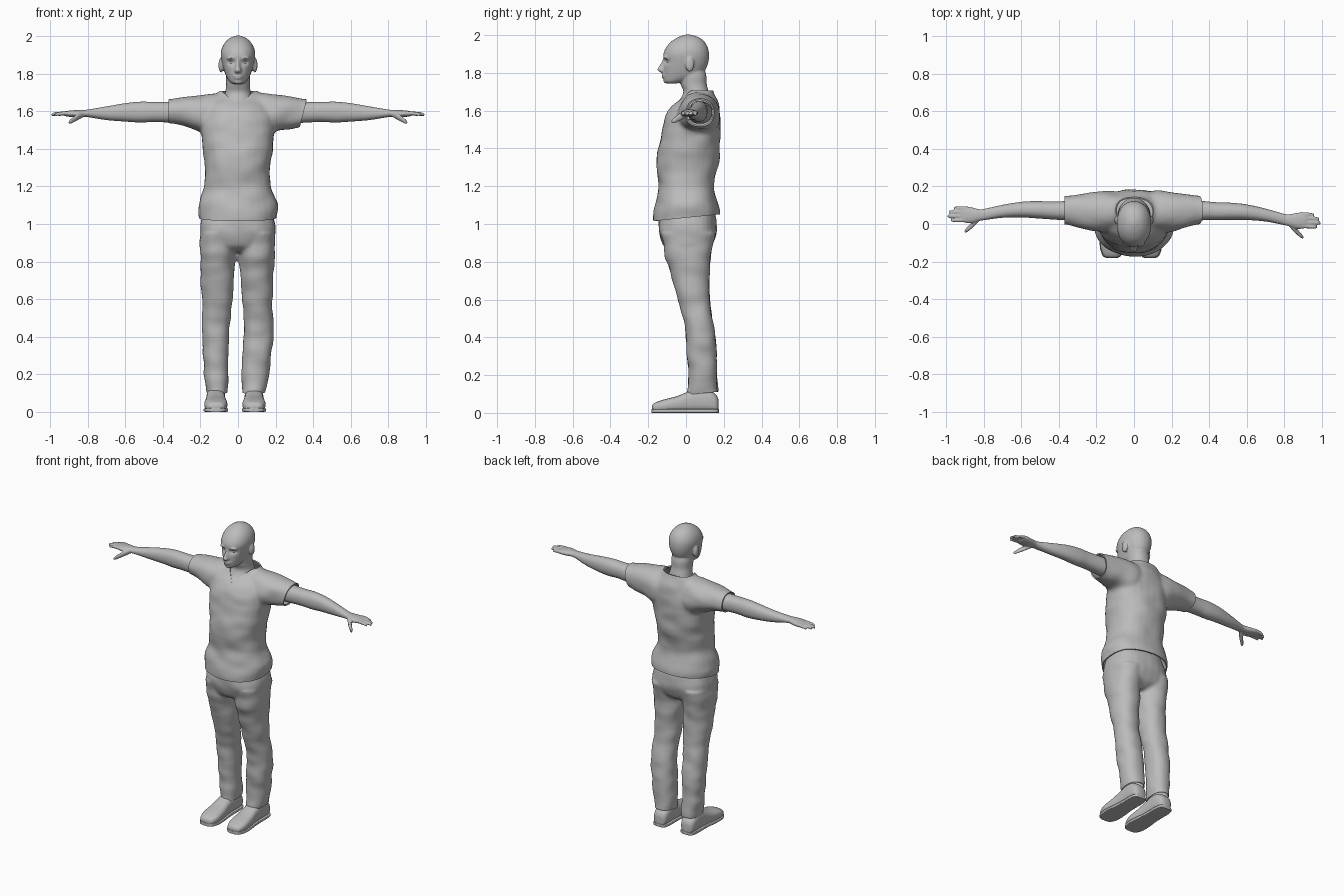
import bpy, bmesh, math
from mathutils import Vector, noise

if "Cube" in bpy.data.objects:
    bpy.data.objects.remove(bpy.data.objects["Cube"])

GREY = bpy.data.materials.new("plain grey")
GREY.diffuse_color = (0.5, 0.5, 0.5, 1)
GREY.use_nodes = True
GREY.node_tree.nodes["Principled BSDF"].inputs["Base Color"].default_value = GREY.diffuse_color


def smooth_rings(rings, steps=4):
    """Catmull-Rom interpolation between section rings."""
    out, n = [], len(rings)
    for i in range(n - 1):
        p = [rings[max(0, min(n - 1, j))] for j in (i - 1, i, i + 1, i + 2)]
        for k in range(steps):
            t = k / steps
            out.append([0.5 * (2 * b + (c - a) * t + (2 * a - 5 * b + 4 * c - d) * t * t
                               + (3 * b - a - 3 * c + d) * t ** 3) for a, b, c, d in zip(*p)])
    return out + [list(rings[-1])]


def loft(bm, axis, rings, power=2.2, n=28):
    """Closed tube; each ring is (position, low a, high a, low b, high b)."""
    prev = None
    for t, a0, a1, b0, b1 in smooth_rings(rings):
        ring = []
        for k in range(n):
            c, s = math.cos(2 * math.pi * k / n), math.sin(2 * math.pi * k / n)
            a = (a0 + a1) / 2 + (a1 - a0) / 2 * math.copysign(abs(c) ** (2 / power), c)
            b = (b0 + b1) / 2 + (b1 - b0) / 2 * math.copysign(abs(s) ** (2 / power), s)
            ring.append(bm.verts.new({"x": (t, a, b), "y": (a, t, b), "z": (a, b, t)}[axis]))
        if prev:
            for k in range(n):
                bm.faces.new((prev[k], prev[k - 1], ring[k - 1], ring[k]))
        else:
            bm.faces.new(ring)
        prev = ring
    bm.faces.new(prev)


def ball(bm, centre, size):
    made = bmesh.ops.create_uvsphere(bm, u_segments=16, v_segments=10, radius=1)["verts"]
    for v in made:
        v.co = Vector([c + p * s for c, p, s in zip(centre, v.co, size)])


def bake(obj):
    """Replace the mesh by its modified version."""
    me = bpy.data.meshes.new_from_object(obj.evaluated_get(bpy.context.evaluated_depsgraph_get()))
    obj.modifiers.clear()
    obj.data = me
    me.materials.clear()
    me.materials.append(GREY)
    me.shade_smooth()
    me.set_sharp_from_angle(angle=math.radians(45))


def finish(name, bm, voxel=0, rounds=0, edit=None, thick=0):
    bmesh.ops.recalc_face_normals(bm, faces=bm.faces)
    me = bpy.data.meshes.new(name)
    bm.to_mesh(me)
    bm.free()
    obj = bpy.data.objects.new(name, me)
    bpy.context.collection.objects.link(obj)
    if voxel:
        m = obj.modifiers.new("blend", "REMESH")
        m.mode, m.voxel_size = "VOXEL", voxel
        m = obj.modifiers.new("soften", "SMOOTH")
        m.factor, m.iterations = 0.5, rounds
    bake(obj)
    if edit:
        bm = bmesh.new()
        bm.from_mesh(obj.data)
        edit(bm)
        bm.to_mesh(obj.data)
        bm.free()
    if thick:
        m = obj.modifiers.new("cloth", "SOLIDIFY")
        m.thickness, m.offset = thick, -1
    bake(obj)
    return obj


def cut(bm, co, no, clear=True):
    bmesh.ops.bisect_plane(bm, geom=bm.verts[:] + bm.edges[:] + bm.faces[:], dist=1e-5,
                           plane_co=co, plane_no=no, clear_outer=clear)


def folds(bm, amount):
    bm.normal_update()
    for v, no in [(v, v.normal.copy()) for v in bm.verts]:
        v.co += no * amount * noise.noise(Vector((v.co.x * 9, v.co.y * 9, v.co.z * 14)))


# Shirt: torso and sleeves blended, then cut open at hem, cuffs and V neck
bm = bmesh.new()
loft(bm, "z", [(.96, -.2, .2, -.17, .17), (1.03, -.205, .205, -.17, .177), (1.1, -.213, .213, -.163, .174),
               (1.2, -.18, .178, -.145, .15), (1.3, -.178, .17, -.157, .168), (1.4, -.187, .187, -.147, .18),
               (1.5, -.197, .197, -.125, .183), (1.57, -.19, .19, -.11, .18), (1.63, -.17, .17, -.072, .172),
               (1.68, -.125, .125, -.012, .155), (1.72, -.09, .09, .005, .14), (1.75, -.08, .08, .01, .13)], 2.3)
for s in (-1, 1):
    d = .015 if s > 0 else 0
    loft(bm, "x", [(0, -.02, .15, 1.45, 1.69), (s * .12, -.04, .175, 1.45, 1.695), (s * .2, -.04, .172, 1.49, 1.685),
                   (s * .28, -.02, .16, 1.52 - d, 1.677), (s * .36, 0, .15, 1.535 - d, 1.665),
                   (s * .41, 0, .15, 1.54 - d, 1.66)])


def open_shirt(bm):
    folds(bm, .007)
    cut(bm, (0, 0, 1.033), (0, .1, -1))
    cut(bm, (-.37, 0, 1.6), (-1, 0, 0))
    cut(bm, (.35, 0, 1.6), (1, 0, -.25))
    cut(bm, (0, 0, 1.708), (0, 0, 1))
    for s in (-1, 1):
        cut(bm, (0, 0, 1.63), (-s * .9, 0, 1), False)
    neck = []
    for f in bm.faces:
        c = f.calc_center_median()
        if c.y < .06 and c.z > 1.63 + .9 * abs(c.x):
            neck.append(f)
    bmesh.ops.delete(bm, geom=neck, context="FACES")


finish("shirt", bm, .012, 4, open_shirt, .008)

# Trousers: pelvis and two legs
bm = bmesh.new()
loft(bm, "z", [(1.12, -.16, .16, -.12, .13), (1.0, -.2, .2, -.145, .163), (.93, -.203, .2, -.137, .158),
               (.88, -.2, .197, -.118, .135), (.85, -.15, .15, -.07, .09)], 2.4)
depth = [(.95, -.13, .155), (.85, -.115, .135), (.75, -.085, .125), (.6, -.042, .126), (.5, -.015, .14),
         (.4, 0, .156), (.3, .004, .162), (.2, .014, .166), (.1, .008, .168), (.06, .01, .165)]
left = [(-.203, 0), (-.202, -.014), (-.2, -.02), (-.192, -.03), (-.19, -.04),
        (-.19, -.048), (-.187, -.05), (-.18, -.05), (-.167, -.054), (-.165, -.055)]
right = [(0, .2), (.002, .196), (.01, .19), (.02, .182), (.028, .187),
         (.028, .19), (.025, .177), (.02, .165), (.018, .142), (.02, .14)]
for side in (left, right):
    loft(bm, "z", [(z, a, b, y0, y1) for (z, y0, y1), (a, b) in zip(depth, side)])


def open_trousers(bm):
    folds(bm, .007)
    cut(bm, (0, 0, .095), (0, .1, -1))


finish("trousers", bm, .01, 3, open_trousers, .006)

# Shoes with flat soles
shoe = [(-.18, .022, .012, .036), (-.168, .045, .004, .052), (-.12, .061, .003, .07), (-.05, .058, .003, .088),
        (0, .052, .003, .108), (.06, .05, .003, .13), (.12, .05, .003, .125), (.16, .042, .003, .095),
        (.172, .022, .01, .07)]
for label, cx in (("left", -.118), ("right", .085)):
    bm = bmesh.new()
    loft(bm, "y", [(y, cx - w, cx + w, z0, z1) for y, w, z0, z1 in shoe], 2.7)
    finish(label + "_shoe", bm)
    bm = bmesh.new()
    loft(bm, "y", [(y * 1.01, cx - w - .003, cx + w + .003, 0, .02) for y, w, z0, z1 in shoe], 7)
    finish(label + "_sole", bm)

# Arms with hand, fingers and thumb; the +x arm swings slightly forward
arm = [(.2, .01, .14, 1.53, 1.65), (.37, .02, .122, 1.54, 1.65), (.45, .025, .12, 1.543, 1.65),
       (.52, .03, .122, 1.54, 1.651), (.6, .035, .118, 1.545, 1.643), (.7, .033, .102, 1.553, 1.626),
       (.8, .02, .08, 1.569, 1.609), (.83, .014, .08, 1.57, 1.608), (.87, .004, .09, 1.569, 1.606),
       (.91, .01, .094, 1.572, 1.602), (.925, .02, .088, 1.577, 1.597)]
for label, s in (("left", -1), ("right", 1)):
    bm = bmesh.new()

    def limb(rings, power=2.2):
        out = []
        for x, y0, y1, z0, z1 in rings:
            d = -.06 * max(0, x - .37) if s > 0 else 0
            out.append((s * x, y0 + d, y1 + d, z0, z1))
        loft(bm, "x", out, power)

    limb(arm)
    for y, tip in ((.02, .975), (.042, .993), (.064, .985), (.084, .958)):
        limb([(x, y - r, y + r, z - r, z + r) for x, r, z in
              ((.89, .011, 1.589), (.92, .0105, 1.589), (tip - .02, .0095, 1.586), (tip - .004, .008, 1.582),
               (tip, .004, 1.581))])
    limb([(x, y - r, y + r, z - r, z + r) for x, y, z, r in
          ((.82, .035, 1.585, .014), (.85, .006, 1.572, .018), (.875, -.018, 1.556, .015),
           (.892, -.033, 1.545, .012), (.902, -.04, 1.54, .005))])
    finish(label + "_arm", bm, .005, 2)

# Head, neck, nose, lips, chin and ears in one skin
bm = bmesh.new()
loft(bm, "z", [(z, -w, w, y0, y1) for z, w, y0, y1 in
               ((1.744, .025, -.1, -.05), (1.755, .042, -.115, .0), (1.78, .06, -.12, .08), (1.81, .072, -.12, .1),
                (1.84, .081, -.12, .114), (1.87, .088, -.12, .121), (1.9, .092, -.12, .122),
                (1.93, .088, -.108, .117), (1.96, .074, -.085, .102), (1.985, .05, -.05, .075),
                (1.998, .025, -.018, .04), (2.003, .008, 0, .02))], 2.15)
loft(bm, "z", [(z, -w, w, y0, y1) for z, w, y0, y1 in
               ((1.55, .09, -.06, .13), (1.62, .085, -.068, .138), (1.66, .077, -.032, .13),
                (1.7, .068, -.014, .12), (1.74, .063, -.028, .11), (1.79, .064, -.035, .107),
                (1.84, .05, -.03, .09))])
loft(bm, "z", [(z, -w, w, y, -.09) for z, w, y in
               ((1.88, .008, -.12), (1.855, .01, -.132), (1.83, .014, -.145), (1.818, .019, -.152),
                (1.806, .018, -.142), (1.802, .01, -.125))])
ball(bm, (0, -.115, 1.788), (.026, .015, .007))
ball(bm, (0, -.115, 1.777), (.022, .014, .007))
ball(bm, (0, -.103, 1.757), (.024, .017, .013))
for s in (-1, 1):
    ball(bm, (s * .09, .02, 1.845), (.014, .024, .04))
    ball(bm, (s * .034, -.102, 1.883), (.026, .02, .009))


def eye_sockets(bm):
    for v in bm.verts:
        if v.co.y < -.06:
            d = math.hypot((abs(v.co.x) - .034) / .024, (v.co.z - 1.86) / .014)
            v.co.y += .013 * math.exp(-d * d)


finish("head", bm, .006, 3, eye_sockets)

# Eyes
bm = bmesh.new()
for s in (-1, 1):
    ball(bm, (s * .034, -.087, 1.86), (.014, .014, .011))
finish("eyes", bm)
